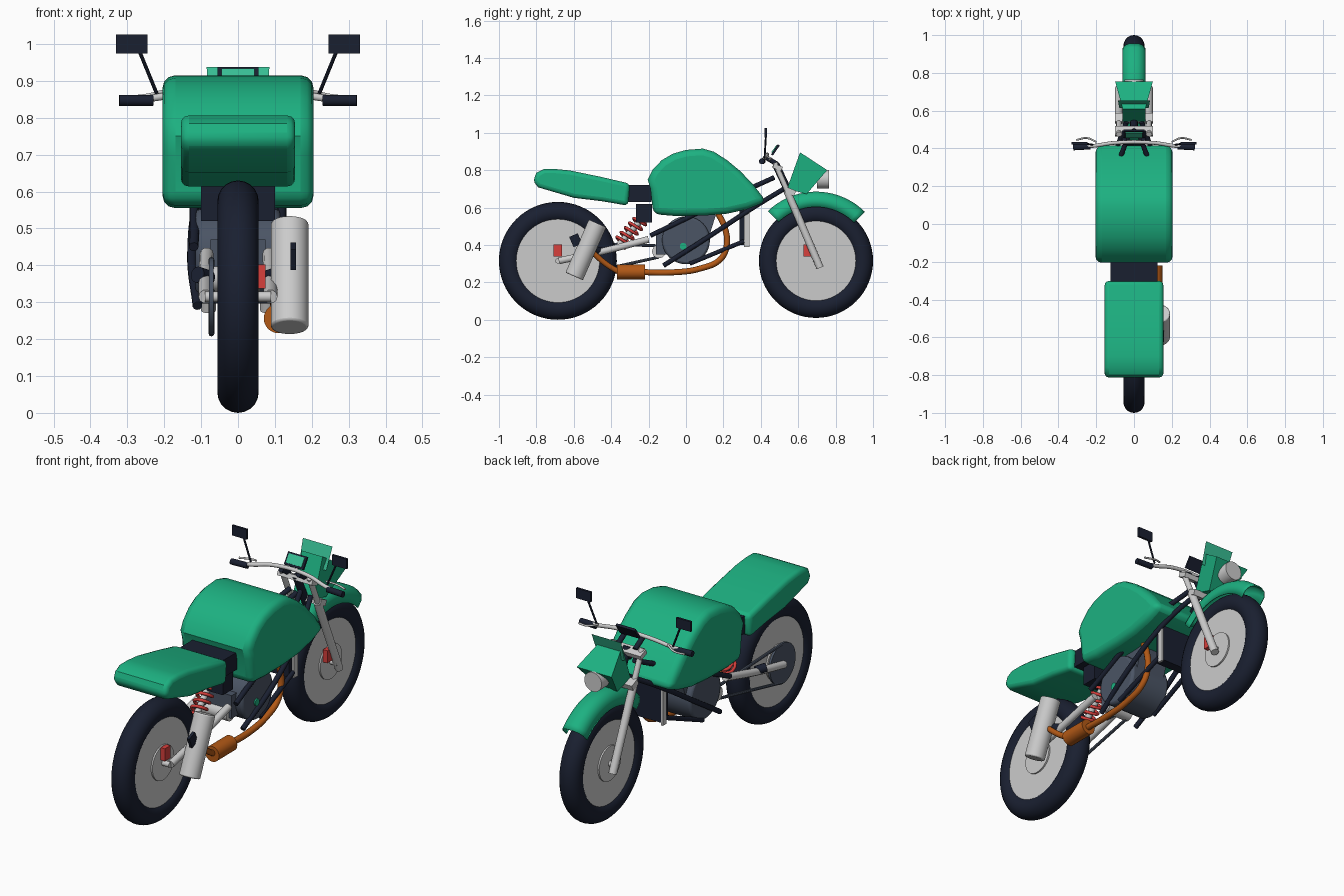
import bpy, bmesh, math
from mathutils import Vector

if "Cube" in bpy.data.objects:
    bpy.data.objects.remove(bpy.data.objects["Cube"])


def mat(name, rgb):
    m = bpy.data.materials.new(name)
    m.diffuse_color = (*rgb, 1)
    m.use_nodes = True
    m.node_tree.nodes["Principled BSDF"].inputs["Base Color"].default_value = m.diffuse_color
    return m


GREEN = mat("green_paint", (0.012, 0.44, 0.22))
GLASS = mat("green_screen", (0.04, 0.52, 0.30))
DARK = mat("dark_rubber", (0.01, 0.014, 0.03))
SLATE = mat("slate_metal", (0.07, 0.09, 0.13))
ORANGE = mat("orange_pipe", (0.45, 0.10, 0.008))
RED = mat("red_metal", (0.68, 0.05, 0.045))


def finish(o, name, m, angle=35):
    o.name = name
    if m:
        o.data.materials.append(m)
    bpy.ops.object.select_all(action='DESELECT')
    o.select_set(True)
    bpy.context.view_layer.objects.active = o
    bpy.ops.object.shade_smooth_by_angle(angle=math.radians(angle))
    return o


def mesh(name, verts, faces, m=None):
    me = bpy.data.meshes.new(name)
    me.from_pydata(verts, [], faces)
    bm = bmesh.new()
    bm.from_mesh(me)
    bmesh.ops.recalc_face_normals(bm, faces=bm.faces)
    bm.to_mesh(me)
    bm.free()
    o = bpy.data.objects.new(name, me)
    bpy.context.collection.objects.link(o)
    return finish(o, name, m)


def bevel(o, width, segs=3, angle=45):
    b = o.modifiers.new("bevel", 'BEVEL')
    b.width, b.segments = width, segs
    b.limit_method, b.angle_limit = 'ANGLE', math.radians(angle)
    return o


def slab(name, prof, half, m=None):
    """side profile in (y, z) extruded to both sides"""
    n = len(prof)
    v = [(s * half, y, z) for s in (-1, 1) for y, z in prof]
    f = [tuple(range(n)), tuple(range(n, 2 * n))]
    f += [(i, (i + 1) % n, n + (i + 1) % n, n + i) for i in range(n)]
    return mesh(name, v, f, m)


def box(name, c, size, m=None, tilt=0):
    bpy.ops.mesh.primitive_cube_add(size=1, location=c, rotation=(tilt, 0, 0))
    o = bpy.context.object
    o.scale = size
    return finish(o, name, m)


def rod(name, a, b, r, m=None, n=24):
    a, b = Vector(a), Vector(b)
    d = b - a
    bpy.ops.mesh.primitive_cylinder_add(vertices=n, radius=r, depth=d.length, location=(a + b) / 2)
    o = bpy.context.object
    o.rotation_euler = d.to_track_quat('Z', 'Y').to_euler()
    return finish(o, name, m)


def tube(name, pts, r, m=None, smooth=True):
    cu = bpy.data.curves.new(name, 'CURVE')
    cu.dimensions = '3D'
    cu.bevel_depth, cu.bevel_resolution, cu.use_fill_caps = r, 3, True
    cu.resolution_u = 6
    sp = cu.splines.new('BEZIER' if smooth else 'POLY')
    if smooth:
        sp.bezier_points.add(len(pts) - 1)
        for p, c in zip(sp.bezier_points, pts):
            p.co = c
            p.handle_left_type = p.handle_right_type = 'AUTO'
    else:
        sp.points.add(len(pts) - 1)
        for p, c in zip(sp.points, pts):
            p.co = (*c, 1)
    o = bpy.data.objects.new(name, cu)
    bpy.context.collection.objects.link(o)
    bpy.ops.object.select_all(action='DESELECT')
    o.select_set(True)
    bpy.context.view_layer.objects.active = o
    bpy.ops.object.convert(target='MESH')
    return finish(bpy.context.object, name, m, 50)


# wheels: tyre, disc, hub ring and brake caliper
for tag, y, R in (("rear", -0.685, 0.315), ("front", 0.695, 0.305)):
    bpy.ops.mesh.primitive_torus_add(major_radius=R - 0.056, minor_radius=0.056, major_segments=64,
                                     minor_segments=20, location=(0, y, 0.315), rotation=(0, math.pi / 2, 0))
    finish(bpy.context.object, tag + "_tyre", DARK)
    rod(tag + "_rim", (-0.042, y, 0.315), (0.042, y, 0.315), R - 0.09, None, 64)
    rod(tag + "_brake_disc", (-0.05, y, 0.315), (0.05, y, 0.315), 0.09, None, 40)
    rod(tag + "_axle", (-0.09, y, 0.315), (0.09, y, 0.315), 0.014)
    cy = y - 0.045 if tag == "front" else y
    box(tag + "_caliper", (0.062, cy, 0.37), (0.025, 0.045, 0.065), RED)
rod("rear_sprocket", (-0.066, -0.685, 0.315), (-0.078, -0.685, 0.315), 0.105, SLATE, 40)

# bodywork
bevel(slab("tank", [(-0.19, 0.70), (-0.205, 0.75), (-0.18, 0.80), (-0.13, 0.853), (-0.07, 0.888), (0, 0.908),
                    (0.09, 0.915), (0.15, 0.898), (0.22, 0.853), (0.29, 0.795), (0.36, 0.722), (0.43, 0.632),
                    (0.33, 0.592), (0.22, 0.567), (0.1, 0.557), (-0.06, 0.555), (-0.175, 0.565)],
           0.205, GREEN), 0.035)
bevel(slab("seat", [(-0.30, 0.728), (-0.31, 0.61), (-0.45, 0.634), (-0.60, 0.652), (-0.79, 0.708), (-0.818, 0.74),
                    (-0.80, 0.785), (-0.76, 0.806), (-0.70, 0.806), (-0.62, 0.798), (-0.46, 0.765)],
           0.155, GREEN), 0.022)
box("seat_bridge", (0, -0.25, 0.675), (0.25, 0.13, 0.09), DARK)
box("battery_box", (0, -0.225, 0.57), (0.2, 0.085, 0.1), DARK)

# front fender: cross-section swept round the wheel
sec = [(-0.062, 0.288), (-0.062, 0.33), (-0.048, 0.356), (-0.022, 0.37),
       (0.022, 0.37), (0.048, 0.356), (0.062, 0.33), (0.062, 0.288)]
N, K = 20, len(sec)
fv = []
for i in range(N + 1):
    a = math.radians(45 + 89 * i / N)
    fv += [(x, 0.695 + r * math.cos(a), 0.315 + r * math.sin(a)) for x, r in sec]
fender = mesh("front_fender", fv, [(i * K + j, i * K + j + 1, (i + 1) * K + j + 1, (i + 1) * K + j)
                                   for i in range(N) for j in range(K - 1)], GREEN)
fender.modifiers.new("shell", 'SOLIDIFY').thickness = 0.006

# angular headlight cowl, windscreen and headlight
cowl = [(0.06, 0.61, 0.895), (0.1, 0.755, 0.80), (0.055, 0.645, 0.672), (0.06, 0.54, 0.70)]
mesh("headlight_cowl", [(s * x, y, z) for s in (-1, 1) for x, y, z in cowl],
     [(0, 1, 2, 3), (4, 5, 6, 7)] + [(i, (i + 1) % 4, 4 + (i + 1) % 4, 4 + i) for i in range(4)], GREEN)
mesh("windscreen", [(-0.078, 0.615, 0.825), (0.078, 0.615, 0.825), (0.085, 0.655, 0.937), (-0.085, 0.655, 0.937)],
     [(0, 1, 2, 3)], GLASS)
rod("headlight", (0, 0.70, 0.752), (0, 0.765, 0.752), 0.05, None, 32)

# fork, clamps and steering
for s, side in ((-1, "left"), (1, "right")):
    top, mid, low = (s * 0.08, 0.475, 0.84), (s * 0.08, 0.565, 0.635), (s * 0.08, 0.717, 0.278)
    rod(side + "_fork_upper", top, mid, 0.014)
    rod(side + "_fork_lower", (s * 0.08, 0.54, 0.69), low, 0.02)
    # grips, levers and mirrors
    rod(side + "_grip", (s * 0.23, 0.41, 0.847), (s * 0.322, 0.405, 0.847), 0.015, DARK)
    tube(side + "_lever", [(s * 0.2, 0.435, 0.872), (s * 0.25, 0.455, 0.86), (s * 0.305, 0.445, 0.855)], 0.005)
    rod(side + "_mirror_stem", (s * 0.22, 0.42, 0.865), (s * 0.267, 0.427, 0.98), 0.005, DARK, 10)
    box(side + "_mirror", (s * 0.288, 0.427, 1.0), (0.085, 0.012, 0.052), DARK)
    rod(side + "_bar_riser", (s * 0.05, 0.425, 0.87), (s * 0.05, 0.49, 0.83), 0.013, DARK)
    # frame tubes
    tube(side + "_upper_frame", [(s * 0.03, 0.47, 0.76), (s * 0.1, 0.25, 0.66), (s * 0.12, -0.19, 0.45)], 0.013, DARK)
    tube(side + "_down_tube", [(s * 0.04, 0.54, 0.71), (s * 0.1, 0.36, 0.60), (s * 0.125, 0.1, 0.43),
                               (s * 0.11, -0.12, 0.29)], 0.013, DARK)
    tube(side + "_lower_frame", [(s * 0.1, 0.31, 0.42), (s * 0.11, 0.02, 0.30)], 0.012, DARK)
    box(side + "_radiator_plate", (s * 0.1, 0.325, 0.505), (0.012, 0.03, 0.23))
    # swingarm and footpegs
    tube(side + "_swingarm", [(s * 0.085, -0.2, 0.43), (s * 0.088, -0.45, 0.365), (s * 0.088, -0.68, 0.315)], 0.019)
    rod(side + "_footpeg", (s * 0.08, -0.46, 0.365), (s * 0.11, -0.5, 0.375), 0.022, DARK)
box("upper_clamp", (0, 0.49, 0.815), (0.2, 0.05, 0.025), None, -0.4)
box("lower_clamp", (0, 0.56, 0.685), (0.2, 0.05, 0.03), None, -0.4)
rod("steering_stem", (0, 0.48, 0.83), (0, 0.56, 0.66), 0.02, DARK)
tube("handlebar", [(-0.31, 0.407, 0.847), (-0.22, 0.413, 0.855), (-0.1, 0.43, 0.878), (0.1, 0.43, 0.878),
                   (0.22, 0.413, 0.855), (0.31, 0.407, 0.847)], 0.01)
box("dashboard", (0, 0.478, 0.908), (0.11, 0.012, 0.065), DARK, -0.6)
box("dashboard_screen", (0, 0.472, 0.913), (0.09, 0.006, 0.047), GLASS, -0.6)

# radiator and engine
box("radiator", (0, 0.31, 0.505), (0.19, 0.05, 0.21), DARK)
bevel(rod("crankcase", (-0.115, 0, 0.425), (0.115, 0, 0.425), 0.128, SLATE, 40), 0.012, 2)
box("cylinder_block", (0, 0.07, 0.525), (0.17, 0.15, 0.12), SLATE, -0.3)
rod("engine_badge", (0.11, -0.015, 0.393), (0.122, -0.015, 0.393), 0.018, GREEN)
box("gearbox", (0, -0.11, 0.41), (0.15, 0.1, 0.12), SLATE)
rod("drive_cover", (-0.085, -0.145, 0.365), (0.06, -0.145, 0.365), 0.036)
for z0, z1, n in ((0.395, 0.415, "upper"), (0.335, 0.215, "lower")):
    rod("chain_" + n, (-0.072, -0.145, z0), (-0.072, -0.685, z1), 0.008, SLATE, 8)

# shock absorber with coil spring
a, b = Vector((0, -0.36, 0.40)), Vector((0, -0.225, 0.55))
rod("shock_core", a, b, 0.016)
ax = (b - a).normalized()
u, v = Vector((1, 0, 0)), ax.cross(Vector((1, 0, 0)))
tube("shock_spring", [a.lerp(b, i / 72) + 0.036 * (u * math.cos(i * math.pi / 6) + v * math.sin(i * math.pi / 6))
                      for i in range(73)], 0.008, RED, False)

# exhaust: header pipe, collector and silencer
tube("header_pipe", [(0.08, 0.17, 0.57), (0.09, 0.205, 0.50), (0.095, 0.218, 0.40), (0.1, 0.185, 0.325),
                     (0.105, 0.08, 0.275), (0.11, -0.08, 0.253), (0.11, -0.24, 0.255)], 0.016, ORANGE)
rod("collector", (0.11, -0.22, 0.256), (0.11, -0.37, 0.256), 0.04, ORANGE, 32)
tube("link_pipe", [(0.11, -0.36, 0.256), (0.12, -0.43, 0.30), (0.14, -0.52, 0.38)], 0.015, ORANGE)
bevel(rod("silencer", (0.14, -0.473, 0.515), (0.14, -0.598, 0.232), 0.051, None, 36), 0.006, 2)
box("silencer_bracket", (0.15, -0.59, 0.425), (0.015, 0.05, 0.06), DARK, 0.4)
